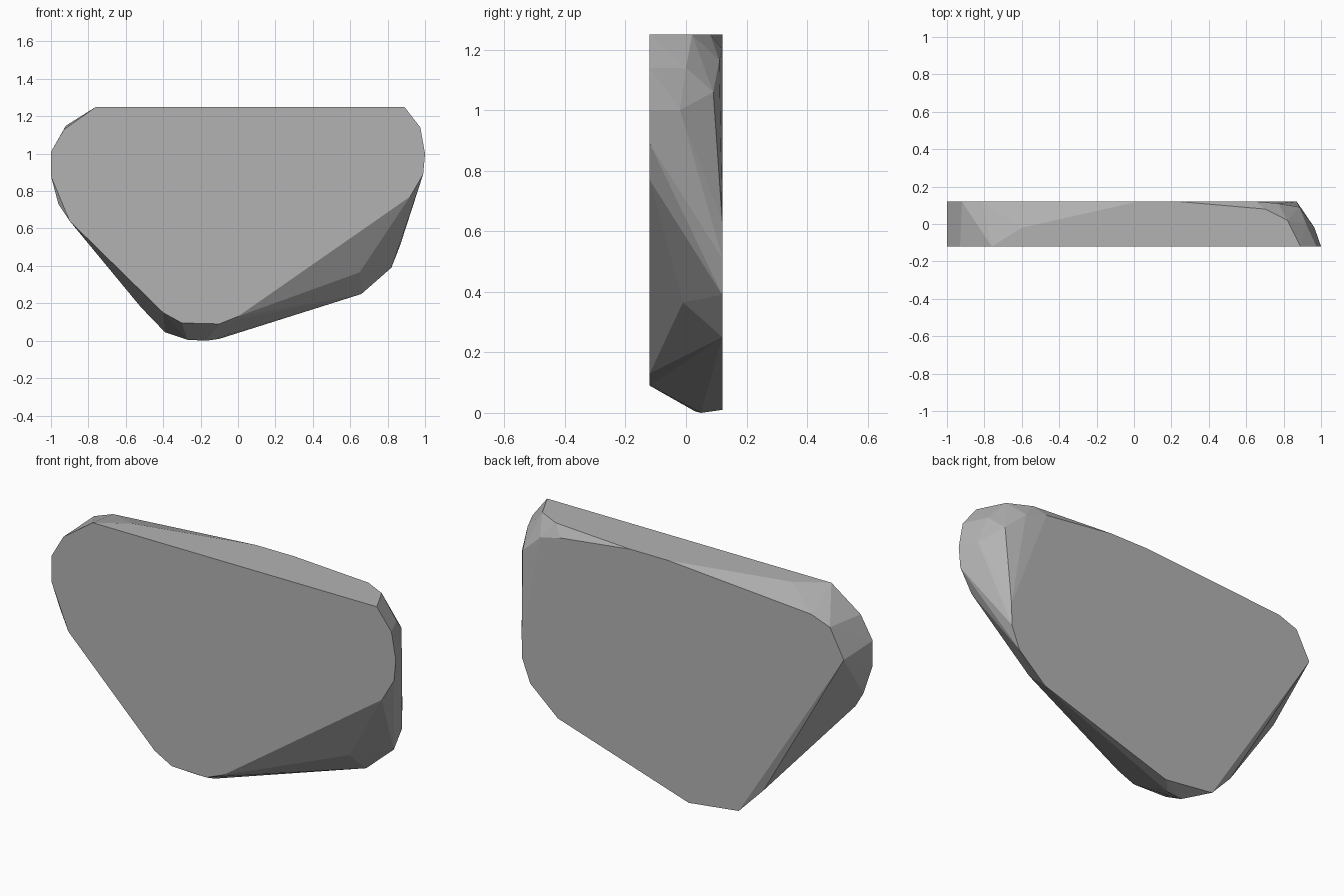
import bpy
import bmesh

# Remove the default cube only
default_cube = bpy.data.objects.get("Cube")
if default_cube:
    bpy.data.objects.remove(default_cube, do_unlink=True)

HALF_DEPTH = 0.12


def make_material(name, colour):
    material = bpy.data.materials.new(name)
    material.use_nodes = True
    material.diffuse_color = colour
    shader = material.node_tree.nodes["Principled BSDF"]
    shader.inputs["Base Color"].default_value = colour
    return material


def outline(points, depth):
    """Place a profile of (x, z) points at one depth."""
    return [(x, depth, z) for x, z in points]


def hull_object(name, points, material):
    """Wrap the points in a faceted convex shell."""
    bm = bmesh.new()
    for point in points:
        bm.verts.new(point)
    result = bmesh.ops.convex_hull(bm, input=bm.verts[:])
    leftover = {v for v in result["geom_interior"] + result["geom_unused"]
                if isinstance(v, bmesh.types.BMVert) and not v.link_faces}
    bmesh.ops.delete(bm, geom=list(leftover), context="VERTS")
    # Merge the flat front, back and top into single faces
    bmesh.ops.dissolve_limit(bm, angle_limit=0.01,
                             verts=bm.verts[:], edges=bm.edges[:])
    bmesh.ops.recalc_face_normals(bm, faces=bm.faces[:])
    mesh = bpy.data.meshes.new(name)
    bm.to_mesh(mesh)
    bm.free()
    mesh.materials.append(material)
    shard = bpy.data.objects.new(name, mesh)
    bpy.context.collection.objects.link(shard)
    return shard


# Flat front face, clockwise from the top corner
front_profile = [
    (-.76, 1.25), (.89, 1.25), (.975, 1.14), (1, 1), (.99, .89), (.92, .77),
    (0, .13), (-.1, .09), (-.3, .095), (-.4, .15),
    (-.9, .64), (-1, .88), (-1, 1.01), (-.93, 1.13),
]

# Flat back face, clockwise from the top
back_profile = [
    (.02, 1.25), (.24, 1.25), (.65, 1.2), (.87, .63), (.867, .51),
    (.82, .39), (.66, .25), (-.1, .01), (-.39, .045),
    (-1, 1), (-.92, 1.15), (-.81, 1.19),
]

# Chipped corners along the rim between the two faces
rim_chips = [
    (-.6, -.02, 1.25), (.82, .02, 1.25), (.7, .08, 1.25),
    (.92, 0, 1.14), (.965, -.02, 1), (.885, .09, 1.06), (.77, .11, 1.165),
    (.65, -.01, .365), (-.17, .05, 0), (-.27, .03, .005),
    (-.52, .1, .18), (-.96, -.1, .73),
]

stone_grey = make_material("stone_grey", (0.45, 0.45, 0.45, 1))
hull_object(
    "stone_slab",
    outline(front_profile, -HALF_DEPTH) + outline(back_profile, HALF_DEPTH) + rim_chips,
    stone_grey,
)
